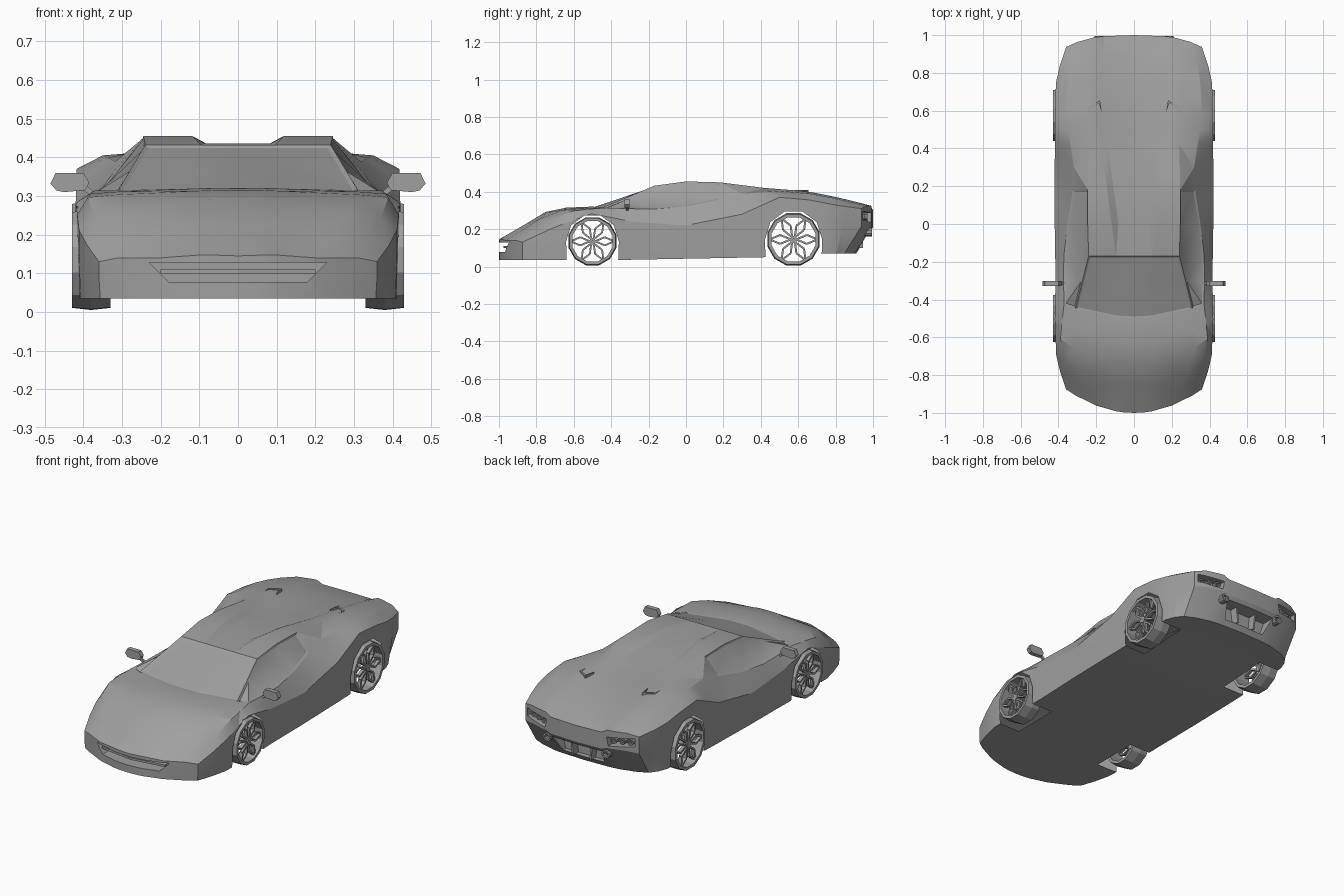
import bpy, bmesh, math
from mathutils import Vector
from mathutils.bvhtree import BVHTree

if "Cube" in bpy.data.objects:
    bpy.data.objects.remove(bpy.data.objects["Cube"])

GREY = (0.35, 0.35, 0.35, 1)
paint = bpy.data.materials.new("grey_paint")
paint.use_nodes = True
paint.diffuse_color = GREY
paint.node_tree.nodes["Principled BSDF"].inputs["Base Color"].default_value = GREY


def place(axis, u, v, w):
    """Put profile coordinates u, v and depth w into space."""
    return {"x": (w, u, v), "y": (u, w, v), "z": (u, v, w)}[axis]


def prism(bm, axis, points, low, high):
    rings = [[bm.verts.new(place(axis, u, v, w)) for u, v in points] for w in (low, high)]
    n = len(points)
    bm.faces.new(rings[0])
    bm.faces.new(rings[1][::-1])
    for i in range(n):
        k = (i + 1) % n
        bm.faces.new((rings[0][i], rings[1][i], rings[1][k], rings[0][k]))


def revolve(bm, axis, centre, profile, sides):
    """Turn a closed profile of (radius, depth) into a ring."""
    rings = []
    for i in range(sides):
        a = math.tau * (i + 0.5) / sides
        c, s = math.cos(a), math.sin(a)
        rings.append([bm.verts.new(place(axis, centre[0] + r * c, centre[1] + r * s, w))
                      for r, w in profile])
    n = len(profile)
    for i in range(sides):
        a, b = rings[i], rings[(i + 1) % sides]
        for j in range(n):
            k = (j + 1) % n
            bm.faces.new((a[j], b[j], b[k], a[k]))


def bar(bm, axis, a, b, width, low, high):
    a, b = Vector(a), Vector(b)
    side = (b - a).orthogonal().normalized() * width / 2
    prism(bm, axis, [a + side, b + side, b - side, a - side], low, high)


def finish(bm, name, mirror=False):
    bmesh.ops.recalc_face_normals(bm, faces=bm.faces)
    mesh = bpy.data.meshes.new(name)
    bm.to_mesh(mesh)
    bm.free()
    mesh.materials.append(paint)
    obj = bpy.data.objects.new(name, mesh)
    bpy.context.collection.objects.link(obj)
    if mirror:
        obj.modifiers.new("Mirror", "MIRROR")
    return obj


def follow(rail, y):
    """Read the values of a rail at y, straight between its points."""
    if y <= rail[0][0]:
        return rail[0][1:]
    for a, b in zip(rail, rail[1:]):
        if y <= b[0]:
            t = (y - a[0]) / (b[0] - a[0])
            return [p + (q - p) * t for p, q in zip(a[1:], b[1:])]
    return rail[-1][1:]


# Body rails: y, then half width and height
spine = [(-1, .145), (-.87, .22), (-.75, .292), (-.64, .315), (-.5, .32), (-.17, .432),
         (0, .436), (.19, .432), (.4, .41), (.65, .39), (.85, .355), (1, .305)]
channel = [(-.17, .06), (.2, .11), (.65, .17), (1, .16)]
ridge = [(-.96, .2, .14), (-.75, .3, .275), (-.64, .32, .308), (-.445, .31, .315),
         (-.17, .24, .432), (0, .245, .455), (.19, .245, .45), (.4, .24, .422),
         (.65, .24, .402), (.85, .25, .362), (.98, .22, .325)]
shoulder = [(-.9, .31, .14), (-.7, .38, .26), (-.6, .39, .3), (-.42, .37, .315),
            (-.2, .375, .305), (.1, .34, .33), (.25, .31, .385), (.5, .35, .405),
            (.7, .36, .385), (.88, .33, .345), (.96, .3, .325)]
belt = [(-.87, .36, .13), (-.73, .41, .2), (-.5, .42, .285), (-.3, .415, .24),
        (0, .42, .22), (.3, .42, .28), (.5, .418, .37), (.65, .418, .358),
        (.79, .41, .33), (.93, .36, .31)]
sill = [(-.37, .035), (.43, .05), (.72, .07)]
stations = [-1, -.93, -.86, -.75, -.64, -.5, -.33, -.17, 0, .18, .3, .42, .5, .58, .68, .8, .9, 1]


def rail_point(j, y):
    if j == 0:
        return 0, follow(spine, y)[0]
    if j < 3:
        x = follow(channel, y)[0]
        z, edge = follow(spine, y)[0], follow(ridge, y)[1]
        blend = 1 if y > -.17 else .25
        return (x, z) if j == 1 else (x + .035, z + (edge - z) * blend)
    return follow((ridge, shoulder, belt)[j - 3], y)


def bowed(j, y):
    """Sweep the nose and tail back towards the sides."""
    front = .17 * min(1, max(0, (-.17 - y) / .6))
    back = .1 * max(0, (y - .6) / .4)
    at = y
    for _ in range(3):
        w = rail_point(j, at)[0] / .42
        at = y + front * w ** 2 - back * w ** 3
    x, z = rail_point(j, at)
    return x, at, z


# Body shell: top skin, walls and floor share one grid
bm = bmesh.new()
top, mid, floor = {}, {}, {}
columns, rows = range(-5, 6), range(len(stations))
last = rows[-1]
for i in rows:
    for j in columns:
        x, y, z = bowed(abs(j), stations[i])
        x = math.copysign(x, j)
        low = follow(sill, y)[0]
        tuck = .09 * max(0, min(1, (y - .78) / .15))
        top[i, j] = bm.verts.new((x, y, z))
        floor[i, j] = bm.verts.new((x * .99, y - tuck, low))
        if i in (0, last) or abs(j) == 5:
            mid[i, j] = bm.verts.new((x, y, low + (z - low) * .6))
windscreen, windows = [], {-4: [], 3: []}
for i in rows[:-1]:
    for j in columns[:-1]:
        cell = [(i, j), (i, j + 1), (i + 1, j + 1), (i + 1, j)]
        face = bm.faces.new([top[c] for c in cell])
        bm.faces.new([floor[c] for c in reversed(cell)])
        if -.5 <= stations[i] < -.17 and -3 <= j < 3:
            windscreen.append(face)
        if -.5 <= stations[i] < .18 and j in windows:
            windows[j].append(face)
rim = ([(0, j) for j in columns] + [(i, 5) for i in rows[1:]]
       + [(last, j) for j in columns[-2::-1]] + [(i, -5) for i in rows[-2:0:-1]])
for a, b in zip(rim, rim[1:] + rim[:1]):
    for upper, lower in ((top, mid), (mid, floor)):
        bm.faces.new((upper[a], lower[a], lower[b], upper[b]))
bmesh.ops.recalc_face_normals(bm, faces=bm.faces)
for glass in (windscreen, *windows.values()):
    bmesh.ops.inset_region(bm, faces=glass, thickness=.01, depth=-.005, use_even_offset=True)
bmesh.ops.triangulate(bm, faces=bm.faces)
body = finish(bm, "body_shell")

# Wheel arch openings, and recesses for grille, lamps and diffuser
wheels = {"front_wheels": (-.5, .135, .133), "rear_wheels": (.575, .145, .145)}
bm = bmesh.new()
for cy, cz, r in wheels.values():
    arch = [(cy + (r + .008) * math.cos(a), cz + (r + .012) * math.sin(a))
            for a in (math.pi * k / 5 for k in range(6))]
    arch = [(cy + r, -.1)] + arch + [(cy - r, -.1)]
    for s in (1, -1):
        prism(bm, "x", arch, s * .28, s * .6)
arches = finish(bm, "arch_cutter")
bm = bmesh.new()
prism(bm, "y", [(-.23, .128), (.23, .128), (.18, .078), (-.18, .078)], -1.1, -.91)
prism(bm, "y", [(-.16, .19), (.16, .19), (.13, .1), (-.13, .1)], .9, 1.1)
for s in (1, -1):
    prism(bm, "y", [(s * .19, .285), (s * .34, .295), (s * .34, .25), (s * .2, .235)], .9, 1.1)
recesses = finish(bm, "recess_cutter")
for cutter in (arches, recesses):
    cutter.hide_render = True
    cut = body.modifiers.new("Cut", "BOOLEAN")
    cut.operation, cut.solver, cut.object = "DIFFERENCE", "EXACT", cutter
graph = bpy.context.evaluated_depsgraph_get()
cut_mesh = bpy.data.meshes.new_from_object(body.evaluated_get(graph))
arch_tree = BVHTree.FromObject(arches, graph)
body.modifiers.clear()
body.data = cut_mesh
for cutter in (arches, recesses):
    bpy.data.objects.remove(cutter)
# Leave the arches open, as a thin shell
bm = bmesh.new()
bm.from_mesh(cut_mesh)
lining = [f for f in bm.faces if arch_tree.find_nearest(f.calc_center_median())[3] < 1e-4]
bmesh.ops.delete(bm, geom=lining, context="FACES")
bm.to_mesh(cut_mesh)
bm.free()
for o in bpy.context.selected_objects:
    o.select_set(False)
body.select_set(True)
bpy.context.view_layer.objects.active = body
bpy.ops.object.shade_smooth_by_angle(angle=math.radians(22))

# Wheels: faceted tyre, hub and six open petals
for name, (cy, cz, r) in wheels.items():
    bm = bmesh.new()
    inner = r * .84
    revolve(bm, "x", (cy, cz), [(inner, .33), (r * .96, .33), (r, .38), (r * .96, .43), (inner, .43)], 12)
    revolve(bm, "x", (cy, cz), [(.002, .395), (r * .13, .395), (r * .13, .422), (.002, .422)], 10)
    for k in range(6):
        def polar(radius, turn):
            a = math.tau * k / 6 + turn
            return cy + r * radius * math.cos(a), cz + r * radius * math.sin(a)
        for turn in (.32, -.32):
            bar(bm, "x", polar(.1, 0), polar(.52, turn), r * .07, .4, .418)
            bar(bm, "x", polar(.52, turn), polar(.88, 0), r * .07, .4, .418)
    finish(bm, name, mirror=True)

# Door mirrors
bm = bmesh.new()
prism(bm, "y", [(.385, .335), (.395, .315), (.45, .31), (.47, .314), (.485, .332),
                (.472, .36), (.4, .36)], -.328, -.302)
bar(bm, "y", (.365, .295), (.4, .325), .014, -.32, -.308)
finish(bm, "door_mirrors", mirror=True)

# Grille slat across the mouth
bm = bmesh.new()
prism(bm, "z", [(-.2, -.945), (0, -.975), (.2, -.945), (.2, -.9), (-.2, -.9)], .098, .11)
finish(bm, "grille_slat")

# Tail lamps, exhausts and diffuser posts
bm = bmesh.new()
for x, y in ((.22, .97), (.263, .955), (.305, .94)):
    revolve(bm, "y", (x, .265), [(.01, .9), (.018, .9), (.018, y), (.01, y)], 10)
finish(bm, "tail_lamps", mirror=True)
bm = bmesh.new()
revolve(bm, "y", (.185, .185), [(.015, .93), (.024, .93), (.024, .995), (.015, .995)], 10)
finish(bm, "exhausts", mirror=True)
bm = bmesh.new()
bar(bm, "y", (.055, .1), (.065, .19), .01, .89, .945)
finish(bm, "diffuser_posts", mirror=True)

# Rear deck vent lips
bm = bmesh.new()
prism(bm, "z", [(.17, .59), (.18, .655), (.24, .62), (.24, .58), (.232, .58),
                (.232, .612), (.186, .64)], .385, .408)
finish(bm, "deck_vents", mirror=True)
